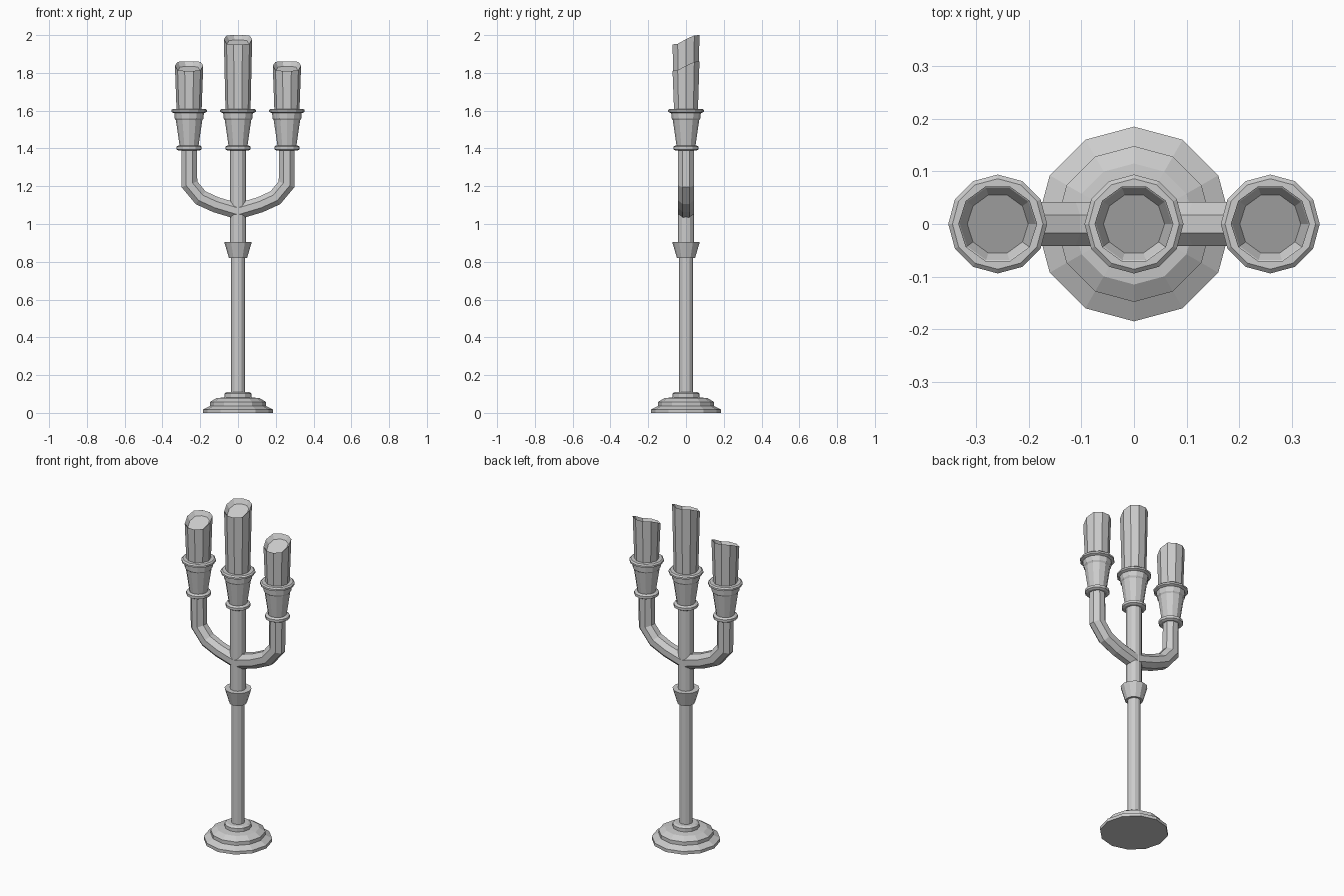
import bpy
import math
from mathutils import Vector

if "Cube" in bpy.data.objects:
    bpy.data.objects.remove(bpy.data.objects["Cube"])

ARM_X = 0.259


def make_object(name, verts, faces):
    mesh = bpy.data.meshes.new(name)
    mesh.from_pydata(verts, [], faces)
    mesh.update()
    obj = bpy.data.objects.new(name, mesh)
    bpy.context.collection.objects.link(obj)
    return obj


def skin(name, rings):
    """Join rings of points with quads and close both ends."""
    n = len(rings[0])
    verts = [p for ring in rings for p in ring]
    faces = [list(range(n))[::-1]]
    for i in range(len(rings) - 1):
        for j in range(n):
            k = (j + 1) % n
            faces.append((i * n + j, i * n + k, (i + 1) * n + k, (i + 1) * n + j))
    faces.append(list(range((len(rings) - 1) * n, len(rings) * n)))
    return make_object(name, verts, faces)


def circle(x, r, z, n, height=lambda y: 0.0):
    pts = []
    for j in range(n):
        a = 2 * math.pi * j / n
        y = r * math.sin(a)
        pts.append((x + r * math.cos(a), y, z + height(y)))
    return pts


def lathe(name, profile, x=0.0, n=12):
    return skin(name, [circle(x, r, z, n) for r, z in profile])


def melt(y):
    """Candle rim drops towards the front in a soft S curve."""
    t = min(max((y + 0.06) / 0.11, 0), 1)
    return -0.045 * (1 - t * t * (3 - 2 * t)) - 0.03 * (0.075 - y) * (y < 0.075)


def candle(name, x, top):
    n = 10
    rings = [circle(x, 0.066, 1.59, n), circle(x, 0.075, top, n, melt),
             circle(x, 0.072, top - 0.002, n, melt),
             circle(x, 0.058, top - 0.025, n, melt)]
    return skin(name, rings)


def tube(name, path, r, n=8):
    """Sweep a flat-topped polygon along a path in the xz plane."""
    pts = [Vector((x, 0, z)) for x, z in path]
    rings = []
    for i, p in enumerate(pts):
        a = (p - pts[i - 1]).normalized() if i else (pts[1] - p).normalized()
        b = (pts[i + 1] - p).normalized() if i < len(pts) - 1 else a
        t = (a + b).normalized()
        side = Vector((-t.z, 0, t.x)) / max(t.dot(a), 0.5)
        rings.append([p + side * (r * math.cos(w)) + Vector((0, r * math.sin(w), 0))
                      for w in (2 * math.pi * (j + 0.5) / n for j in range(n))])
    return skin(name, rings)


# Stepped foot
lathe("base", [(0.185, 0), (0.185, 0.018), (0.148, 0.037), (0.148, 0.058),
               (0.115, 0.078), (0.072, 0.082), (0.072, 0.102), (0.06, 0.11)])

# Stem, collar and upper stem
lathe("lower_stem", [(0.036, 0.09), (0.036, 0.84)])
lathe("collar", [(0.048, 0.82), (0.073, 0.905)])
lathe("upper_stem", [(0.043, 0.85), (0.043, 1.41)])

# Curved arms, mirrored left and right
arm_path = [(0, 1.067), (0.117, 1.102), (0.198, 1.139), (ARM_X - 0.002, 1.21), (ARM_X, 1.41)]
for side, label in ((-1, "left"), (1, "right")):
    tube(label + "_arm", [(side * x, z) for x, z in arm_path], 0.045)

# Sockets with rings, and candles
for x, top, label in ((-ARM_X, 1.86, "left"), (0, 2.0, "middle"), (ARM_X, 1.86, "right")):
    lathe(label + "_lower_ring", [(0.056, 1.389), (0.067, 1.395), (0.067, 1.41),
                                  (0.056, 1.416)], x)
    lathe(label + "_socket", [(0.048, 1.40), (0.07, 1.55), (0.076, 1.558), (0.079, 1.592)], x)
    lathe(label + "_upper_ring", [(0.08, 1.587), (0.094, 1.593), (0.094, 1.603),
                                  (0.086, 1.61), (0.07, 1.61)], x)
    candle(label + "_candle", x, top)

# Consistent outward normals
import bmesh
for obj in bpy.context.collection.objects:
    bm = bmesh.new()
    bm.from_mesh(obj.data)
    bmesh.ops.recalc_face_normals(bm, faces=bm.faces)
    bm.to_mesh(obj.data)
    bm.free()
